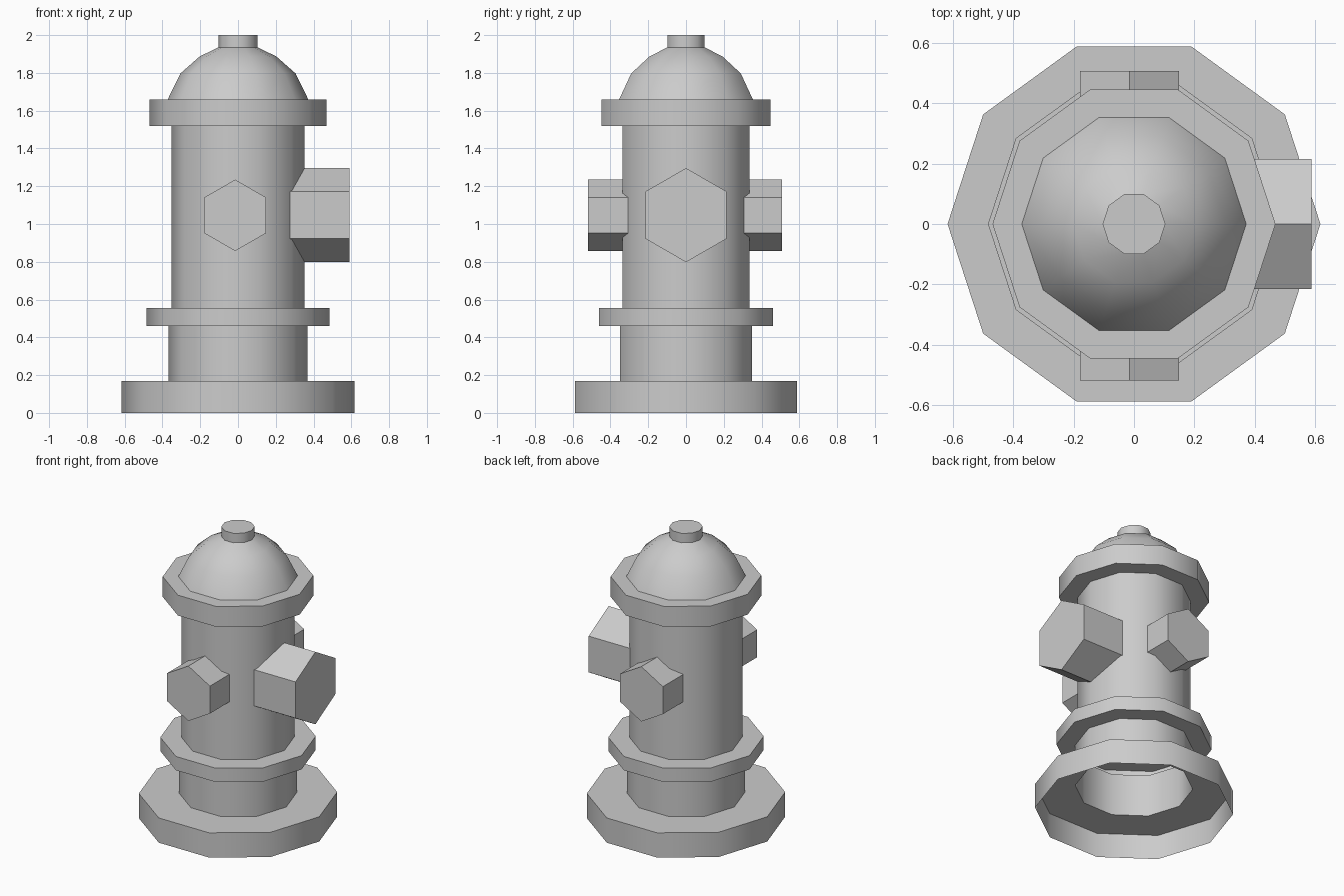
import bpy, bmesh, math
from mathutils import Matrix, Vector

if "Cube" in bpy.data.objects:
    bpy.data.objects.remove(bpy.data.objects["Cube"])

SIDES = 10


def finish(name, bm):
    mesh = bpy.data.meshes.new(name)
    bm.to_mesh(mesh)
    bm.free()
    obj = bpy.data.objects.new(name, mesh)
    bpy.context.collection.objects.link(obj)
    bpy.ops.object.select_all(action='DESELECT')
    obj.select_set(True)
    bpy.context.view_layer.objects.active = obj
    bpy.ops.object.shade_smooth_by_angle(angle=math.radians(42))
    return obj


def lathe(name, profile):
    """Ten-sided shell around z, open at the bottom and capped at the top."""
    bm = bmesh.new()
    rings = [[bm.verts.new((r * math.cos(math.tau * i / SIDES),
                            r * math.sin(math.tau * i / SIDES), z))
              for i in range(SIDES)] for r, z in profile]
    for low, high in zip(rings, rings[1:]):
        for i in range(SIDES):
            j = (i + 1) % SIDES
            bm.faces.new((low[i], low[j], high[j], high[i]))
    bm.faces.new(rings[-1])
    return finish(name, bm)


def outlet(name, start, end, radius):
    """Hexagonal nozzle from start to end, with a corner pointing up."""
    a, b = Vector(start), Vector(end)
    axis = (b - a).normalized()
    up = Vector((0, 0, 1))
    rot = Matrix((up, axis.cross(up), axis)).transposed().to_4x4()
    bm = bmesh.new()
    bmesh.ops.create_cone(bm, cap_ends=True, segments=6, radius1=radius,
                          radius2=radius, depth=(b - a).length)
    # make sure one corner lies on the local x axis, which becomes "up"
    v = bm.verts[:][0].co
    bmesh.ops.rotate(bm, verts=bm.verts, cent=(0, 0, 0),
                     matrix=Matrix.Rotation(-math.atan2(v.y, v.x), 3, 'Z'))
    bmesh.ops.transform(bm, verts=bm.verts,
                        matrix=Matrix.Translation((a + b) / 2) @ rot)
    bmesh.ops.recalc_face_normals(bm, faces=bm.faces)
    return finish(name, bm)


# barrel: foot, neck, lower flange, body, upper flange, dome and top nut
lathe("hydrant_barrel", [
    (0.618, 0.0), (0.618, 0.17),
    (0.367, 0.17), (0.367, 0.46),
    (0.484, 0.46), (0.484, 0.555),
    (0.353, 0.555), (0.353, 1.52),
    (0.469, 1.52), (0.469, 1.66),
    (0.372, 1.66), (0.305, 1.797), (0.203, 1.887), (0.104, 1.935),
    (0.104, 2.0)])

# small outlets front and back, large outlet on the right
outlet("front_outlet", (-0.015, -0.22, 1.046), (-0.015, -0.518, 1.046), 0.189)
outlet("back_outlet", (-0.015, 0.22, 1.046), (-0.015, 0.507, 1.046), 0.189)
outlet("side_outlet", (0.2, 0.0, 1.047), (0.589, 0.0, 1.047), 0.249)
